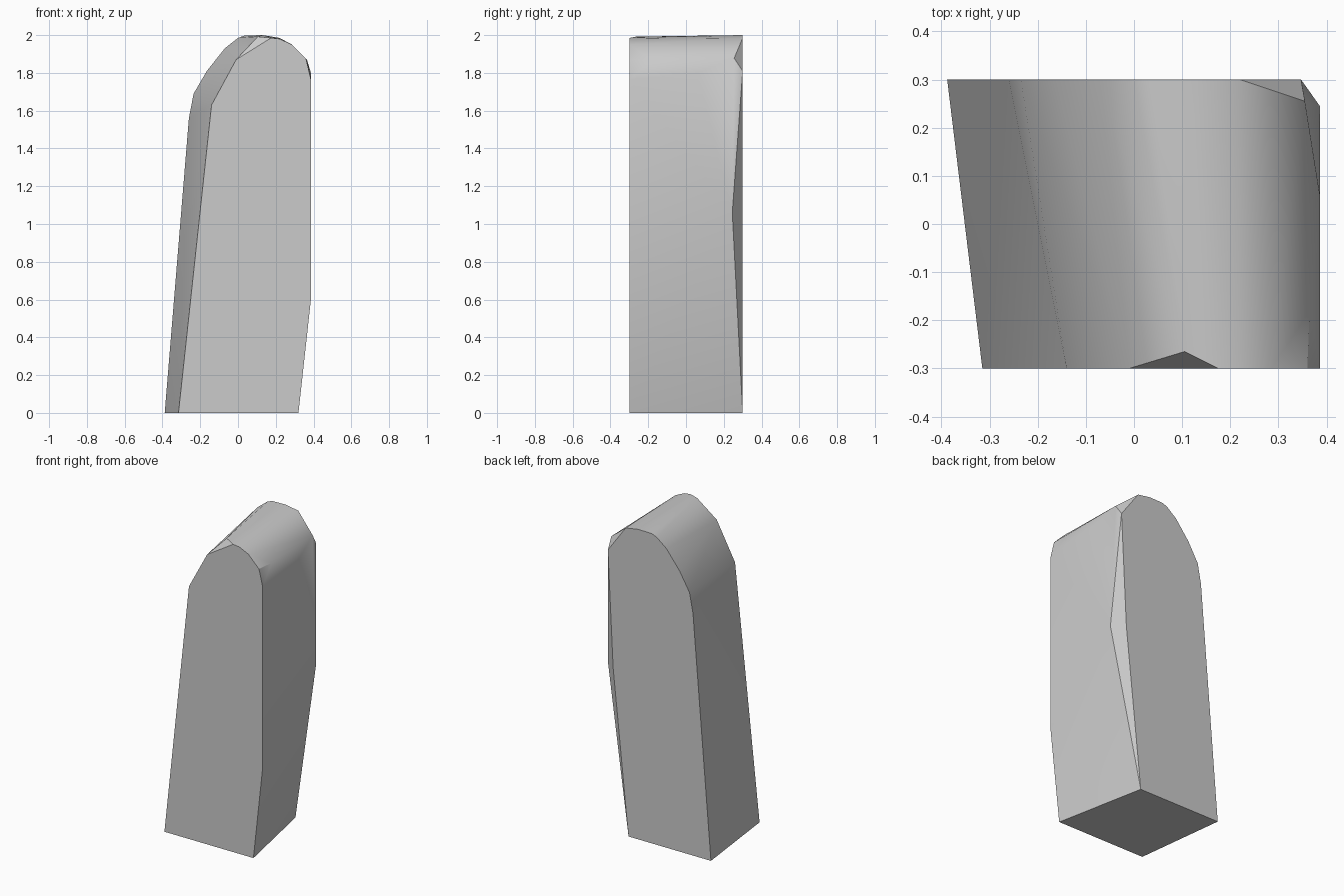
import bpy
import bmesh
import math

cube = bpy.data.objects.get("Cube")
if cube:
    bpy.data.objects.remove(cube, do_unlink=True)

DEPTH = 0.3

# Stone colour
stone = bpy.data.materials.new("stone_grey")
stone.use_nodes = True
colour = (0.6, 0.6, 0.6, 1.0)
stone.diffuse_color = colour
stone.node_tree.nodes["Principled BSDF"].inputs["Base Color"].default_value = colour

# Front outline (x, z), with a straight cut across the crown
front = [(-0.315, 0), (-0.14, 1.63), (-0.01, 1.87), (0.175, 1.985),
         (0.22, 1.98), (0.285, 1.95), (0.36, 1.875), (0.386, 1.765),
         (0.386, 0.6), (0.32, 0)]

# Back outline (x, z), rounder and leaning
back = [(-0.388, 0), (-0.26, 1.56), (-0.235, 1.69), (-0.165, 1.81),
        (-0.07, 1.93), (0, 1.985), (0.035, 1.998), (0.13, 2.0),
        (0.22, 1.985), (0.347, 1.81), (0.31, 1.06), (0.2, 0)]

# Corners of the chipped facets (x, y, z)
chips = [(0.105, -0.265, 1.992), (0.355, 0.255, 1.878),
         (0.365, -0.18, 1.87), (0.386, 0.06, 1.8), (0.386, 0.245, 1.06)]

# Wrap the outlines and chips into one solid block
bm = bmesh.new()
for outline, y in ((front, -DEPTH), (back, DEPTH)):
    for x, z in outline:
        bm.verts.new((x, y, z))
for corner in chips:
    bm.verts.new(corner)
hull = bmesh.ops.convex_hull(bm, input=bm.verts[:])
loose = [v for v in bm.verts if not v.link_faces]
bmesh.ops.delete(bm, geom=loose, context='VERTS')
bmesh.ops.dissolve_limit(bm, angle_limit=math.radians(0.5),
                         verts=bm.verts[:], edges=bm.edges[:])
bmesh.ops.recalc_face_normals(bm, faces=bm.faces[:])

mesh = bpy.data.meshes.new("standing_stone")
bm.to_mesh(mesh)
bm.free()
mesh.materials.append(stone)
block = bpy.data.objects.new("standing_stone", mesh)
bpy.context.collection.objects.link(block)

# Soft crown and side, crisp front and back
bpy.ops.object.select_all(action='DESELECT')
block.select_set(True)
bpy.context.view_layer.objects.active = block
bpy.ops.object.shade_smooth_by_angle(angle=math.radians(30))
